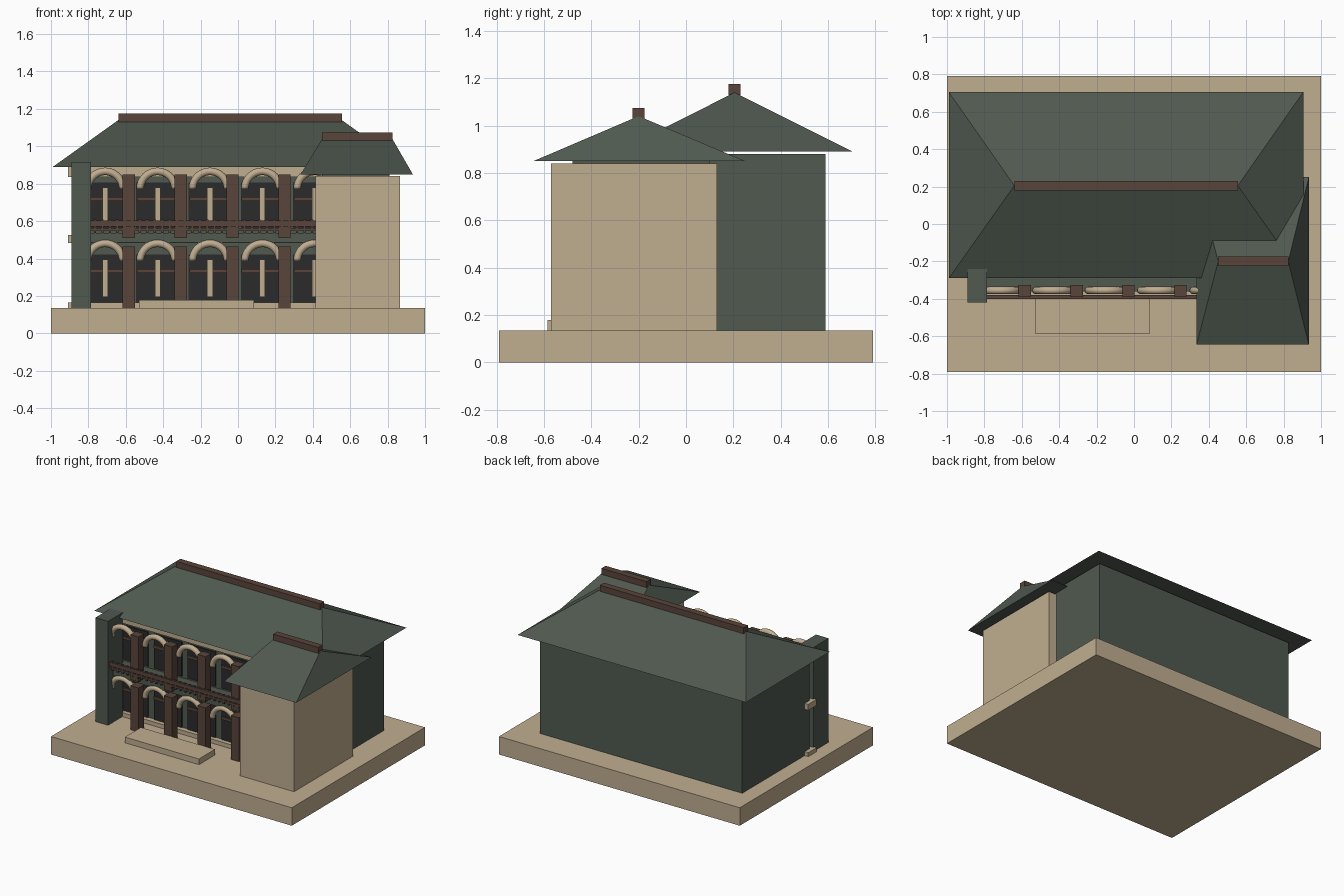
import bpy, bmesh, math
from mathutils import Vector, Matrix

cube = bpy.data.objects.get("Cube")
if cube:
    bpy.data.objects.remove(cube, do_unlink=True)


def material(name, rgb):
    m = bpy.data.materials.new(name)
    m.use_nodes = True
    m.diffuse_color = (*rgb, 1)
    bsdf = next(n for n in m.node_tree.nodes if n.type == 'BSDF_PRINCIPLED')
    bsdf.inputs["Base Color"].default_value = (*rgb, 1)
    return m


STONE = material("sandstone", (0.53, 0.42, 0.28))
GREEN = material("grey green", (0.08, 0.1, 0.08))
BROWN = material("dark wood", (0.1, 0.058, 0.042))
DARK = material("dark opening", (0.024, 0.024, 0.025))


def finish(bm, name, mat, smooth=False):
    bmesh.ops.recalc_face_normals(bm, faces=bm.faces)
    for f in bm.faces:
        f.smooth = smooth
    me = bpy.data.meshes.new(name)
    bm.to_mesh(me)
    bm.free()
    me.materials.append(mat)
    ob = bpy.data.objects.new(name, me)
    bpy.context.collection.objects.link(ob)
    return ob


def box(name, mat, x, y, z):
    """Box from (low, high) pairs on each axis."""
    bm = bmesh.new()
    bmesh.ops.create_cube(bm, size=1)
    for v in bm.verts:
        v.co = [p[0] if c < 0 else p[1] for c, p in zip(v.co, (x, y, z))]
    return finish(bm, name, mat)


def hip_roof(name, x, y, z, ridge_x, ridge_y):
    bm = bmesh.new()
    for px in x:
        for py in y:
            bm.verts.new((px, py, z[0]))
    for px in ridge_x:
        bm.verts.new((px, ridge_y, z[1]))
    bmesh.ops.convex_hull(bm, input=bm.verts)
    bmesh.ops.dissolve_limit(bm, angle_limit=0.01, verts=bm.verts, edges=bm.edges)
    finish(bm, name, GREEN)
    box(name + "_ridge", BROWN, ridge_x, (ridge_y - 0.025, ridge_y + 0.025),
        (z[1] - 0.01, z[1] + 0.035))


def arch(name, x, y, z, radius, tube):
    """Half ring: a circle spun over the opening."""
    bm = bmesh.new()
    bmesh.ops.create_circle(bm, cap_ends=True, segments=12, radius=tube,
                            matrix=Matrix.Translation((x + radius, y, z)))
    bmesh.ops.spin(bm, geom=bm.verts[:] + bm.edges[:] + bm.faces[:], cent=(x, y, z),
                   axis=(0, -1, 0), angle=math.pi, steps=16)
    finish(bm, name, STONE, smooth=True)


GROUND = 0.135

# Plinth and entrance step
box("plinth", STONE, (-1, 1), (-0.79, 0.79), (0, GROUND))
box("entrance_step", STONE, (-0.53, 0.085), (-0.585, -0.395), (GROUND, 0.178))

# Main block with its roof
box("main_block", GREEN, (-0.88, 0.8), (-0.11, 0.59), (GROUND, 0.88))
box("lower_front_wall", GREEN, (-0.88, 0.8), (-0.21, -0.11), (GROUND, 0.5))
box("upper_front_wall", GREEN, (-0.88, 0.8), (-0.21, -0.11), (0.5, 0.88))
hip_roof("main_roof", (-0.99, 0.905), (-0.29, 0.705), (0.89, 1.14), (-0.64, 0.555), 0.205)

# Corner pavilion with its roof
box("pavilion", STONE, (0.415, 0.865), (-0.57, 0.13), (GROUND, 0.84))
box("pavilion_ceiling", GREEN, (0.45, 0.81), (-0.48, 0.1), (0.84, 0.855))
hip_roof("pavilion_roof", (0.335, 0.935), (-0.645, 0.25), (0.85, 1.04), (0.45, 0.825), -0.2)

# End pier and string courses
box("end_pier", GREEN, (-0.89, -0.785), (-0.42, -0.24), (GROUND, 0.915))
for label, z in (("base", (GROUND, 0.165)), ("middle", (0.482, 0.527)), ("top", (0.837, 0.89))):
    box(label + "_course", STONE, (-0.91, 0.45), (-0.25, -0.15), z)

# Gallery floor and railing
box("gallery_floor", GREEN, (-0.8, 0.42), (-0.36, -0.2), (0.485, 0.537))
box("railing_top", BROWN, (-0.785, 0.42), (-0.4, -0.38), (0.572, 0.602))
box("railing_bottom", BROWN, (-0.785, 0.42), (-0.395, -0.385), (0.55, 0.564))
for i in range(30):
    x = -0.765 + i * 0.04
    box("baluster", BROWN, (x - 0.006, x + 0.006), (-0.395, -0.385), (0.537, 0.608))

# Two storeys of bays: opening, mullion, transom and arch
for storey, base in (("lower", 0.165), ("upper", 0.55)):
    for i in range(5):
        x = -0.71 + i * 0.28
        box(storey + "_opening", DARK, (x - 0.115, x + 0.115), (-0.218, -0.21),
            (base, base + 0.257))
        box(storey + "_mullion", STONE, (x - 0.015, x + 0.015), (-0.24, -0.21),
            (base + 0.03, base + 0.23))
        box(storey + "_transom", BROWN, (x - 0.11, x + 0.11), (-0.23, -0.21),
            (base + 0.157, base + 0.178))
        arch(storey + "_arch", x, -0.355, base + 0.222, 0.094, 0.02)

# Gallery columns
for i in range(4):
    x = -0.585 + i * 0.278
    box("lower_column", BROWN, (x - 0.033, x + 0.033), (-0.39, -0.325), (GROUND, 0.465))
    box("upper_column", BROWN, (x - 0.033, x + 0.033), (-0.39, -0.325), (0.51, 0.848))
